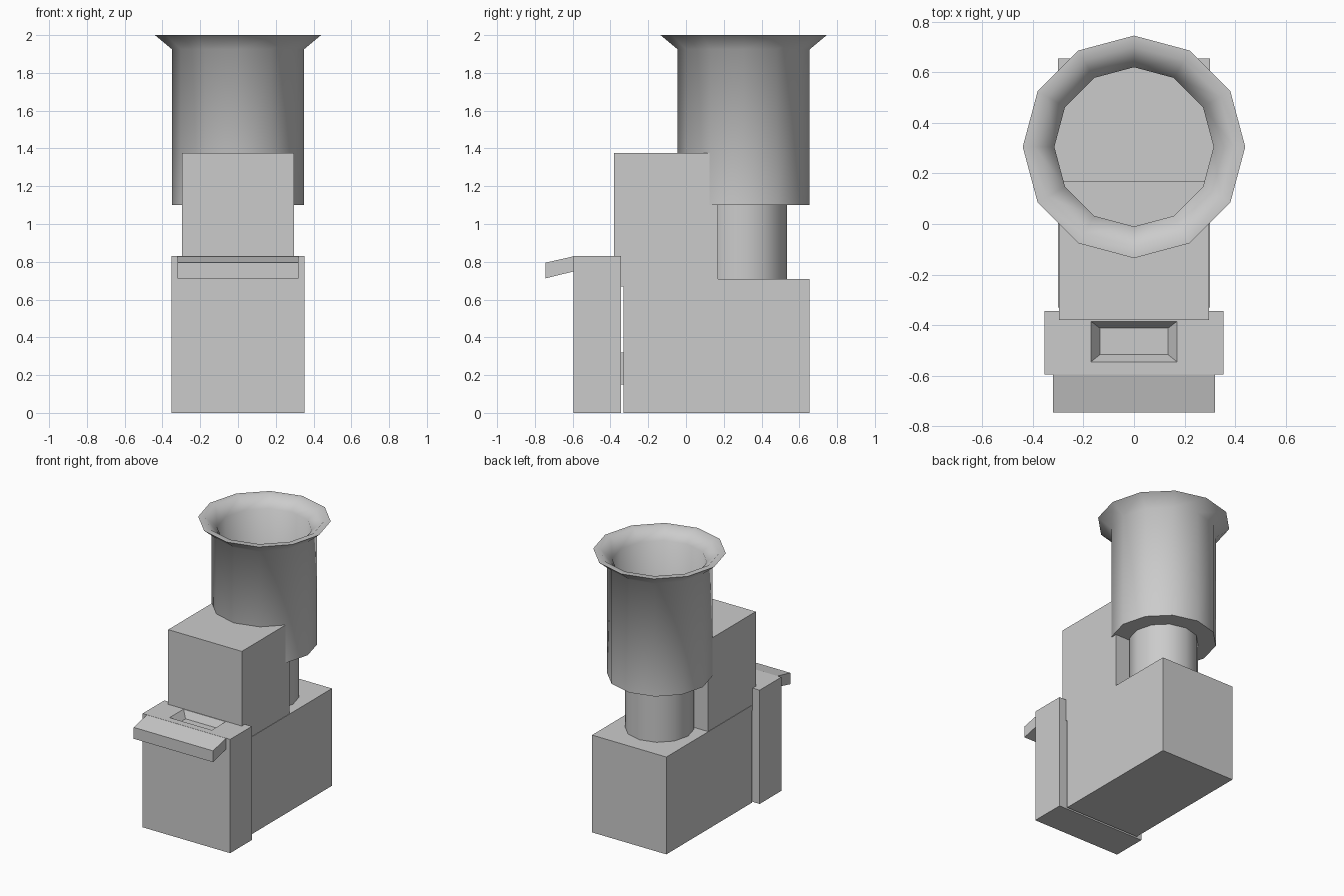
import bpy, bmesh, math

if "Cube" in bpy.data.objects:
    bpy.data.objects.remove(bpy.data.objects["Cube"])


def finish(name, bm, smooth=False):
    bmesh.ops.recalc_face_normals(bm, faces=bm.faces)
    mesh = bpy.data.meshes.new(name)
    bm.to_mesh(mesh)
    bm.free()
    for p in mesh.polygons:
        p.use_smooth = smooth
    obj = bpy.data.objects.new(name, mesh)
    bpy.context.collection.objects.link(obj)
    return obj


def extrude_side_profile(name, points, half_width):
    """Extrude a (y, z) outline symmetrically along x."""
    bm = bmesh.new()
    face = bm.faces.new([bm.verts.new((-half_width, y, z)) for y, z in points])
    ext = bmesh.ops.extrude_face_region(bm, geom=[face])
    verts = [g for g in ext["geom"] if isinstance(g, bmesh.types.BMVert)]
    bmesh.ops.translate(bm, verts=verts, vec=(2 * half_width, 0, 0))
    return finish(name, bm)


def rect(y0, y1, z0, z1):
    return [(y0, z0), (y1, z0), (y1, z1), (y0, z1)]


def lathe(name, profile, y, sides=12):
    """Revolve a (radius, z) profile, capping both ends."""
    bm = bmesh.new()
    rings = [[bm.verts.new((r * math.cos(math.tau * i / sides),
                            y + r * math.sin(math.tau * i / sides), z))
              for i in range(sides)] for r, z in profile]
    for a, b in zip(rings, rings[1:]):
        for i in range(sides):
            j = (i + 1) % sides
            bm.faces.new((a[i], a[j], b[j], b[i]))
    bm.faces.new(rings[0])
    bm.faces.new(rings[-1])
    obj = finish(name, bm, True)
    # keep the flat caps and hard corners crisp
    bpy.context.view_layer.objects.active = obj
    obj.select_set(True)
    bpy.ops.object.shade_smooth_by_angle(angle=math.radians(60))
    obj.select_set(False)
    return obj


# Machine body and the taller tower that overhangs its front
extrude_side_profile("base_block", rect(-0.33, 0.655, 0, 0.71), 0.3)
extrude_side_profile("tower", rect(-0.38, 0.17, 0.67, 1.375), 0.297)

# Neck and flared, hollow hopper
lathe("hopper_neck", [(0.23, 0.70), (0.23, 1.11)], 0.305)
lathe("hopper", [(0.35, 1.10), (0.35, 1.925), (0.44, 2.0), (0.395, 2.0),
                 (0.315, 1.93), (0.315, 1.13)], 0.305)

# Front box with a tapered tray sunk into its top
bm = bmesh.new()


def ring(hx, y0, y1, z):
    return [bm.verts.new(c) for c in
            ((-hx, y0, z), (hx, y0, z), (hx, y1, z), (-hx, y1, z))]


loops = [ring(0.353, -0.595, -0.345, 0), ring(0.353, -0.595, -0.345, 0.83),
         ring(0.17, -0.545, -0.385, 0.83), ring(0.135, -0.517, -0.412, 0.78)]
for a, b in zip(loops, loops[1:]):
    for i in range(4):
        j = (i + 1) % 4
        bm.faces.new((a[i], a[j], b[j], b[i]))
bm.faces.new(loops[0])
bm.faces.new(loops[-1])
finish("front_box", bm)

# Sloping lip at the front edge
extrude_side_profile("front_lip", [(-0.59, 0.83), (-0.745, 0.795),
                                   (-0.745, 0.712), (-0.59, 0.75)], 0.32)

# Bracket joining the front box to the body
extrude_side_profile("joining_bracket", rect(-0.36, -0.32, 0.15, 0.32), 0.15)
